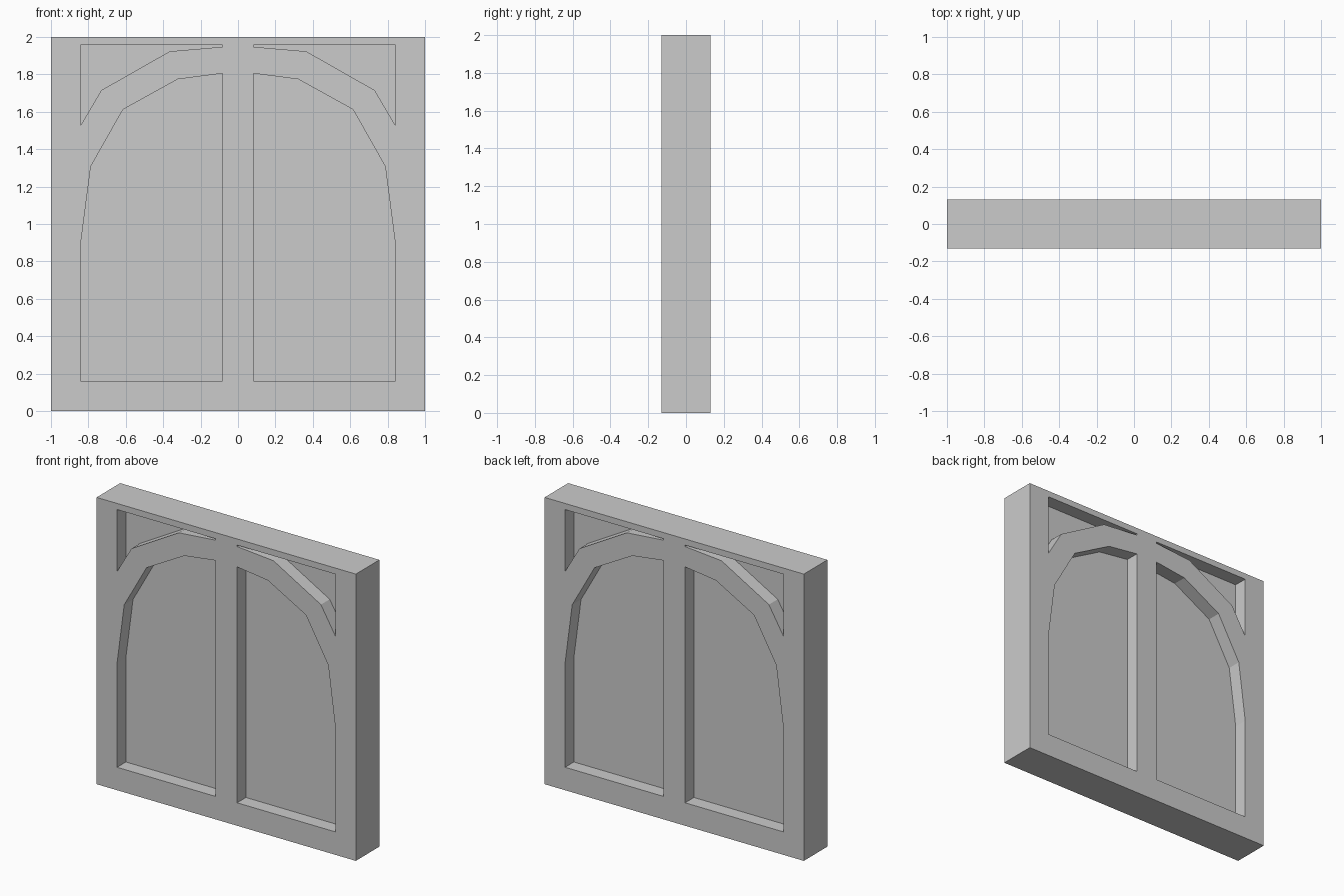
import bpy, bmesh
from math import radians
from mathutils import Matrix

if "Cube" in bpy.data.objects:
    bpy.data.objects.remove(bpy.data.objects["Cube"])

HALF_DEPTH = 0.13
PANEL_HALF = 0.033


def extruded_shape(name, loops, half):
    """Flat x/z outline (extra loops are holes) extruded to y = +-half."""
    curve = bpy.data.curves.new(name, 'CURVE')
    curve.dimensions = '2D'
    curve.fill_mode = 'BOTH'
    curve.extrude = half
    for pts in loops:
        spline = curve.splines.new('POLY')
        spline.points.add(len(pts) - 1)
        for p, (x, z) in zip(spline.points, pts):
            p.co = (x, z, 0, 1)
        spline.use_cyclic_u = True
    temp = bpy.data.objects.new(name + "_curve", curve)
    bpy.context.collection.objects.link(temp)
    deps = bpy.context.evaluated_depsgraph_get()
    mesh = bpy.data.meshes.new_from_object(temp.evaluated_get(deps))
    bpy.data.objects.remove(temp)

    # Stand upright, weld caps to walls, fix normals
    mesh.transform(Matrix.Rotation(radians(90), 4, 'X'))
    bm = bmesh.new()
    bm.from_mesh(mesh)
    bmesh.ops.remove_doubles(bm, verts=bm.verts, dist=0.0005)
    bmesh.ops.recalc_face_normals(bm, faces=bm.faces)
    for f in bm.faces:
        f.smooth = False
    bm.to_mesh(mesh)
    bm.free()
    mesh.name = name
    obj = bpy.data.objects.new(name, mesh)
    bpy.context.collection.objects.link(obj)
    return obj


def mirrored(pts):
    return [(-x, z) for x, z in reversed(pts)]


# Right-hand openings
window = [(0.084, 0.16), (0.842, 0.16), (0.842, 0.887), (0.787, 1.308),
          (0.615, 1.612), (0.322, 1.774), (0.084, 1.805)]
spandrel = [(0.084, 1.947), (0.365, 1.923), (0.731, 1.715),
            (0.842, 1.526), (0.842, 1.957), (0.084, 1.957)]
openings = {
    "right_window_panel": window,
    "left_window_panel": mirrored(window),
    "right_spandrel_panel": spandrel,
    "left_spandrel_panel": mirrored(spandrel),
}

# Frame with arch, mullion and corner openings
outer = [(-1, 0), (1, 0), (1, 2), (-1, 2)]
extruded_shape("arched_frame", [outer, *openings.values()], HALF_DEPTH)

# Recessed panels filling each opening
for name, outline in openings.items():
    extruded_shape(name, [outline], PANEL_HALF)
